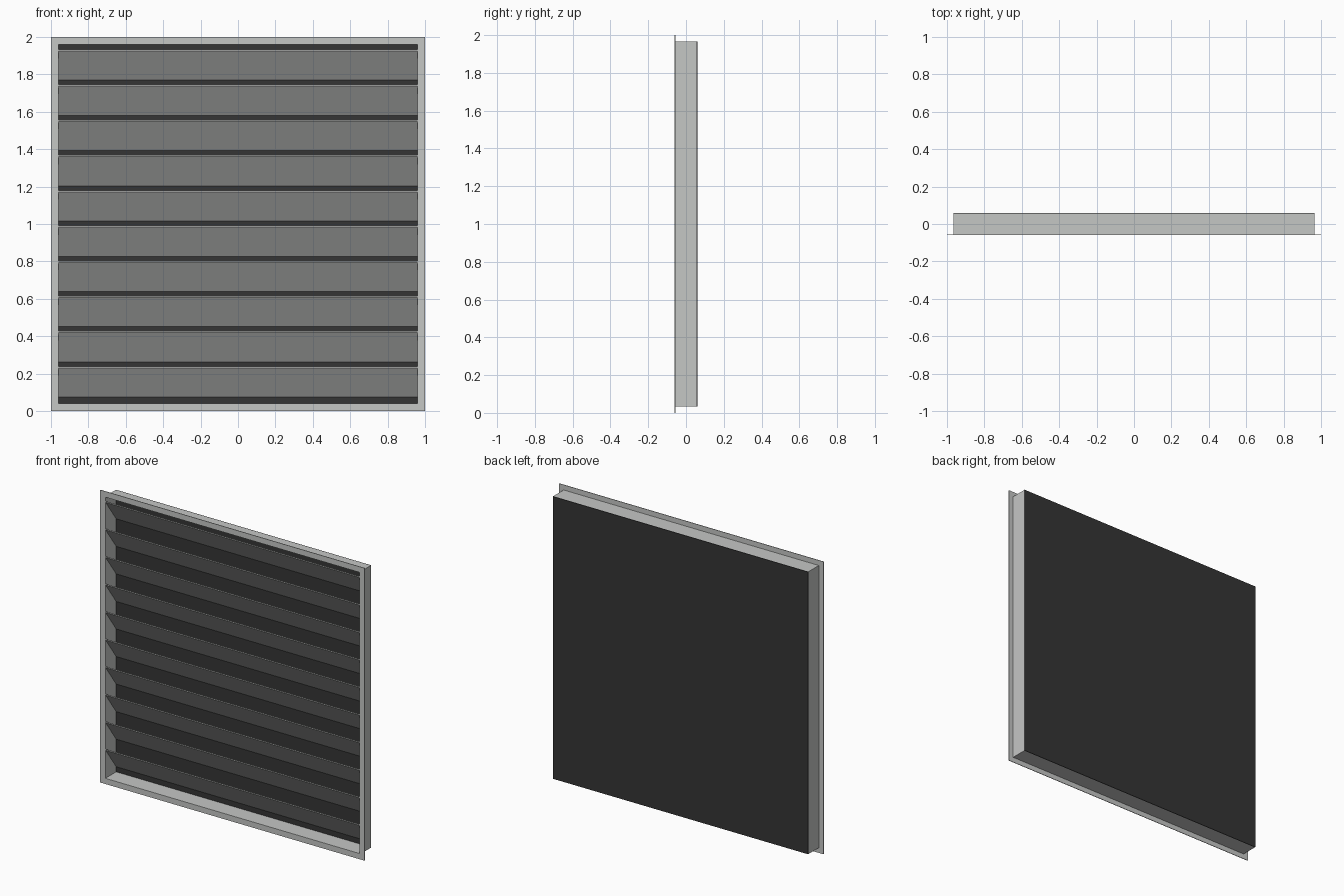
import bpy
import bmesh
from mathutils import Vector

cube = bpy.data.objects.get("Cube")
if cube:
    bpy.data.objects.remove(cube, do_unlink=True)


def material(name, rgb):
    mat = bpy.data.materials.new(name)
    mat.use_nodes = True
    mat.diffuse_color = (*rgb, 1)
    mat.node_tree.nodes["Principled BSDF"].inputs["Base Color"].default_value = (*rgb, 1)
    return mat


GREY = material("light grey metal", (0.56, 0.57, 0.56))
DARK = material("dark backing", (0.035, 0.035, 0.035))

FRONT, BACK = -0.06, 0.06
HALF = 0.965          # half width of the duct box
WALL = 0.004          # sheet thickness
MID = 1.0             # height of the centre


def prism(name, profile, axis, start, end, mat):
    """Extrude a closed profile along x or y."""
    bm = bmesh.new()
    place = (lambda a, b: Vector((start, a, b))) if axis == "x" else (lambda a, b: Vector((a, start, b)))
    face = bm.faces.new([bm.verts.new(place(a, b)) for a, b in profile])
    step = Vector((end - start, 0, 0)) if axis == "x" else Vector((0, end - start, 0))
    ext = bmesh.ops.extrude_face_region(bm, geom=[face], use_keep_orig=True)
    bmesh.ops.translate(bm, verts=[v for v in ext["geom"] if isinstance(v, bmesh.types.BMVert)], vec=step)
    bmesh.ops.recalc_face_normals(bm, faces=bm.faces)
    mesh = bpy.data.meshes.new(name)
    bm.to_mesh(mesh)
    bm.free()
    mesh.materials.append(mat)
    obj = bpy.data.objects.new(name, mesh)
    bpy.context.collection.objects.link(obj)
    return obj


def square(half):
    return [(sx * half, MID + sz * half) for sx, sz in ((-1, -1), (1, -1), (1, 1), (-1, 1))]


def ring(name, outer, inner, y0, y1, mat):
    """Square frame made of four mitred bars."""
    out, inn = square(outer), square(inner)
    for i, side in enumerate(("bottom", "left", "top", "right")):
        j = (i + 1) % 4
        prism(f"{side}_{name}", [out[i], out[j], inn[j], inn[i]], "y", y0, y1, mat)


# Thin front flange and the box walls behind it
ring("flange", 1.0, HALF - WALL, FRONT, FRONT + WALL, GREY)
ring("wall", HALF, HALF - WALL, FRONT + WALL, BACK - WALL, GREY)

# Dark panel closing the back
prism("back_panel", square(HALF), "y", BACK - WALL, BACK, DARK)

# Sloping blades, high at the front and low at the back
COUNT, PITCH, TOP, DROP, LIP = 10, 0.1883, 1.933, 0.164, 0.008
y0, y1 = FRONT + 0.002, BACK - WALL
for n in range(COUNT):
    top = TOP - n * PITCH
    low = top - DROP
    prism(f"blade_{n + 1}",
          [(y0, top), (y0, top - LIP), (y1, low), (y1, low + LIP)],
          "x", WALL - HALF, HALF - WALL, GREY)
